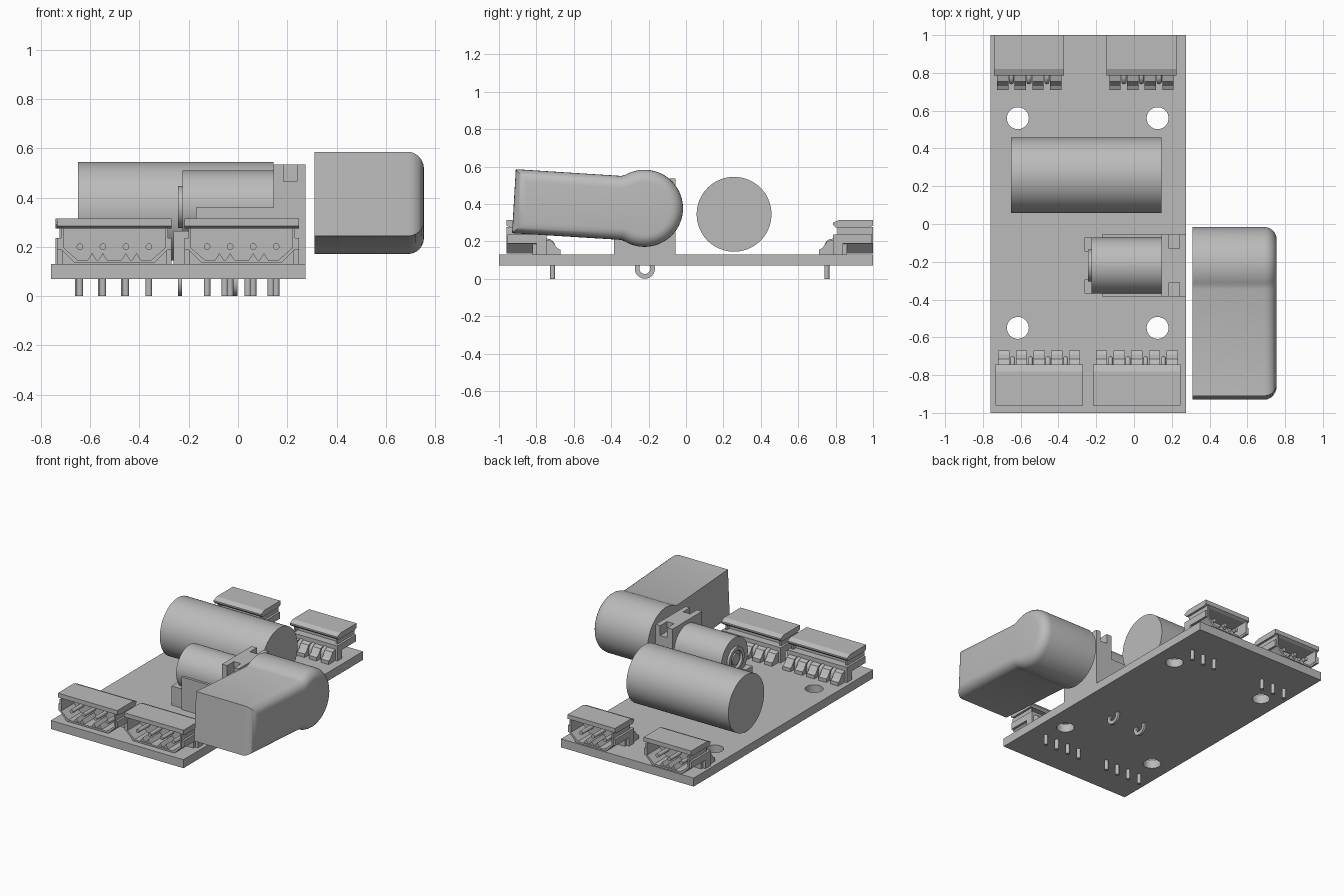
import bpy, bmesh, math
from mathutils import Vector

if "Cube" in bpy.data.objects:
    bpy.data.objects.remove(bpy.data.objects["Cube"], do_unlink=True)

GREY = (0.5, 0.5, 0.5, 1)
mat = bpy.data.materials.new("plain grey")
mat.use_nodes = True
mat.diffuse_color = GREY
mat.node_tree.nodes["Principled BSDF"].inputs["Base Color"].default_value = GREY


def finish(name, bm, smooth=False):
    bmesh.ops.recalc_face_normals(bm, faces=bm.faces[:])
    mesh = bpy.data.meshes.new(name)
    bm.to_mesh(mesh)
    bm.free()
    obj = bpy.data.objects.new(name, mesh)
    bpy.context.collection.objects.link(obj)
    mesh.materials.append(mat)
    if smooth:
        bpy.ops.object.select_all(action="DESELECT")
        bpy.context.view_layer.objects.active = obj
        obj.select_set(True)
        bpy.ops.object.shade_smooth_by_angle(angle=math.radians(35))
    return obj


def along_x(u, v, w): return Vector((w, u, v))
def along_y(u, v, w): return Vector((u, w, v))
def along_z(u, v, w): return Vector((u, v, w))


def prism(name, loops, place, w0, w1, smooth=False, round_end=0):
    """Extrude an outline (plus optional hole outlines) from w0 to w1."""
    bm = bmesh.new()
    edges = []
    for loop in loops:
        vs = [bm.verts.new(place(u, v, w0)) for u, v in loop]
        edges += [bm.edges.new((a, b)) for a, b in zip(vs, vs[1:] + vs[:1])]
    if len(loops) == 1:
        faces = [bm.faces.new(vs)]
    else:
        bmesh.ops.triangle_fill(bm, edges=edges, use_beauty=True)
        faces = bm.faces[:]
    new = bmesh.ops.extrude_face_region(bm, geom=faces, use_keep_orig=True)["geom"]
    shift = place(0, 0, w1 - w0)
    bmesh.ops.translate(bm, vec=shift, verts=[g for g in new if isinstance(g, bmesh.types.BMVert)])
    if round_end:
        bmesh.ops.recalc_face_normals(bm, faces=bm.faces[:])
        cap = next(g for g in new if isinstance(g, bmesh.types.BMFace))
        bmesh.ops.bevel(bm, geom=cap.edges[:], offset=round_end, segments=6,
                        profile=0.5, affect="EDGES", clamp_overlap=False)
    return finish(name, bm, smooth)


def rect(u0, u1, v0, v1):
    return [(u0, v0), (u1, v0), (u1, v1), (u0, v1)]


def arc(cu, cv, r, start=0, end=360, n=48):
    steps = n if end - start >= 360 else n + 1
    angles = [math.radians(start + (end - start) * i / n) for i in range(steps)]
    return [(cu + r * math.cos(a), cv + r * math.sin(a)) for a in angles]


def box(name, x0, x1, y0, y1, z0, z1):
    return prism(name, [rect(x0, x1, y0, y1)], along_z, z0, z1)


def tube(name, points, r, sides=12):
    """Round wire swept along a planar path of points."""
    bm = bmesh.new()
    rings = []
    side = Vector((1, 0, 0))
    for i, p in enumerate(points):
        t = (points[min(i + 1, len(points) - 1)] - points[max(i - 1, 0)]).normalized()
        up = t.cross(side)
        rings.append([bm.verts.new(p + side * u + up * v) for u, v in arc(0, 0, r, n=sides)])
    for a, b in zip(rings, rings[1:]):
        for i in range(sides):
            j = (i + 1) % sides
            bm.faces.new((a[i], a[j], b[j], b[i]))
    bm.faces.new(rings[0])
    bm.faces.new(rings[-1])
    return finish(name, bm, True)


# Circuit board with four mounting holes
holes = [arc(x, y, 0.058, n=40) for x in (-0.615, 0.125) for y in (-0.55, 0.56)]
prism("board", [rect(-0.76, 0.275, -1, 1)] + holes, along_z, 0.07, 0.13)

# Large capacitor
prism("capacitor", [arc(0.257, 0.345, 0.2, n=72)], along_x, -0.65, 0.145, True)

# Potentiometer: cradle, barrel, end rings, feet and slotted bracket
PY, PZ = -0.22, 0.362
box("pot_cradle", -0.17, 0.145, -0.385, -0.055, 0.13, 0.36)
prism("pot_barrel", [arc(PY, PZ, 0.148, n=64)], along_x, -0.225, 0.145, True)
prism("pot_end_ring", [arc(PY, PZ, 0.085), arc(PY, PZ, 0.062)], along_x, -0.243, -0.22, True)
prism("pot_end_hub", [arc(PY, PZ, 0.04, n=32)], along_x, -0.238, -0.22, True)
for side in (-1, 1):
    ys = sorted((PY + side * 0.148, PY + side * 0.075))
    box("pot_foot", -0.262, -0.17, *ys, 0.13, 0.265)
box("pot_bracket", 0.145, 0.275, -0.385, -0.055, 0.13, 0.465)
h_shape = [(0.145, -0.385), (0.185, -0.385), (0.185, -0.31), (0.24, -0.31),
           (0.24, -0.385), (0.275, -0.385), (0.275, -0.055), (0.24, -0.055),
           (0.24, -0.13), (0.185, -0.13), (0.185, -0.055), (0.145, -0.055)]
prism("bracket_top", [h_shape], along_z, 0.465, 0.535)

# Wire loops under the board
for x in (-0.235, -0.01):
    prism("wire_loop", [arc(PY, 0.055, 0.054), arc(PY, 0.055, 0.029)], along_x,
          x - 0.008, x + 0.008, True)

# Lever knob with rounded outer rim
knob = arc(-0.222, 0.377, 0.206, -119, 119, 56)
knob += [(-0.345, 0.55), (-0.91, 0.586), (-0.93, 0.244), (-0.345, 0.208)]
prism("lever_knob", [knob], along_x, 0.31, 0.755, True, round_end=0.065)


def connector(label, cx, y_tail, s, pins):
    """Pin header; depth d runs from the tail teeth (0) to the open mouth (0.29)."""
    pitch = 0.0935
    half = pitch * pins / 2 + 0.045

    def y(d):
        return y_tail + s * d

    def part(name, u0, u1, d0, d1, z0, z1):
        box(f"{label}_{name}", cx + u0, cx + u1, *sorted((y(d0), y(d1))), z0, z1)

    # Open shroud with chamfered lower corners
    def half_outline(inset):
        a = half - 0.015 - inset
        return [(a, 0.277), (a, 0.19 + inset / 2), (a - 0.055, 0.135 + inset)]
    outer, inner = half_outline(0), half_outline(0.012)
    shell = outer + [(-u, v) for u, v in outer[::-1]]
    shell += [(-u, v) for u, v in inner] + inner[::-1]
    prism(label + "_shroud", [[(cx + u, v) for u, v in shell]], along_y, y(0.1), y(0.29))

    # Roof with chamfered inner lip, back wall and flange
    roof = [(0.075, 0.29), (0.075, 0.3), (0.11, 0.315), (0.29, 0.315), (0.29, 0.285),
            (0.27, 0.275), (0.09, 0.275)]
    prism(label + "_roof", [[(y(d), z) for d, z in roof]], along_x, cx - half, cx + half)
    part("back_wall", 0.02 - half, half - 0.02, 0.13, 0.15, 0.13, 0.277)
    part("flange", -half, half, 0.075, 0.13, 0.13, 0.237)
    for side in (-1, 1):
        u0, u1 = sorted((side * half, side * (half - 0.015)))
        part("side_strip", u0, u1, 0.13, 0.285, 0.19, 0.237)

    # Tail teeth
    tooth = [(0, 0.13), (0, 0.155), (0.02, 0.165), (0.045, 0.2), (0.08, 0.21), (0.08, 0.13)]
    for i in range(pins + 1):
        u = (i - pins / 2) * pitch
        u0, u1 = max(u - 0.03, -half), min(u + 0.03, half)
        prism(label + "_tooth", [[(y(d), z) for d, z in tooth]], along_x, cx + u0, cx + u1)

    # Bent pins, with small floor ridges between them
    for i in range(pins):
        x = cx + (i - (pins - 1) / 2) * pitch
        bend = arc(0.073, 0.171, 0.03, 90, 180, 6)
        path = [(0.27, 0.201)] + bend + [(0.043, 0)]
        tube(label + "_pin", [Vector((x, y(d), z)) for d, z in path], 0.0135)
        ridge = [(x - 0.018, 0.146), (x + 0.018, 0.146), (x, 0.175)]
        if i in (0, pins - 1):
            shift = 0.05 if i == 0 else -0.05
            ridge = [(u + shift, v) for u, v in ridge]
        prism(label + "_ridge", [ridge], along_y, y(0.14), y(0.285))


connector("front_left_connector", 0.015, -0.67, -1, 4)
connector("front_right_connector", -0.502, -0.67, -1, 4)
connector("back_left_connector", 0.04, 0.71, 1, 3)
connector("back_right_connector", -0.555, 0.71, 1, 3)
